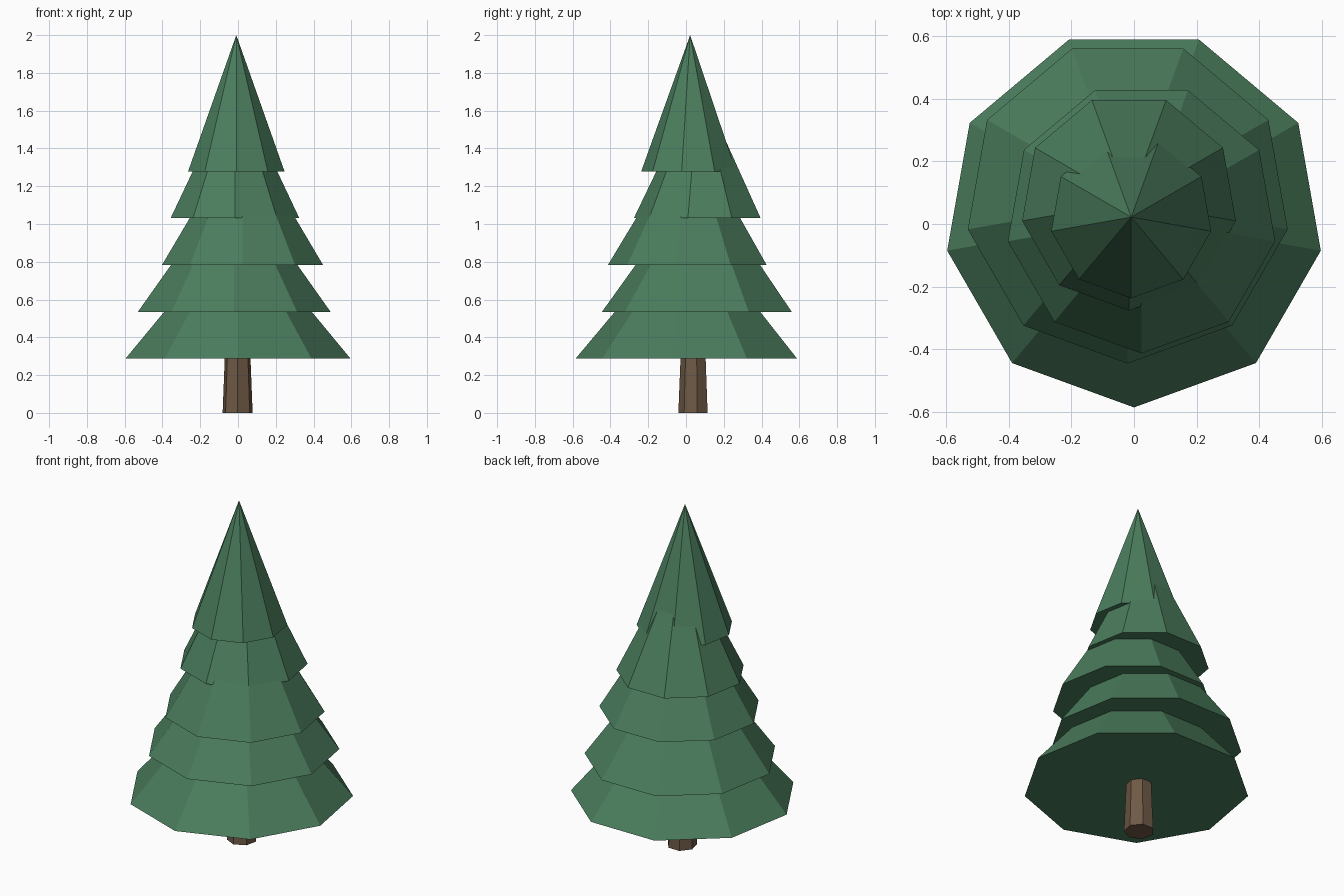
import bpy, bmesh
from math import sin, cos, tau

if "Cube" in bpy.data.objects:
    bpy.data.objects.remove(bpy.data.objects["Cube"])


def material(name, rgb):
    m = bpy.data.materials.new(name)
    m.diffuse_color = (*rgb, 1)
    m.use_nodes = True
    m.node_tree.nodes["Principled BSDF"].inputs["Base Color"].default_value = m.diffuse_color
    return m


def tapered(name, sides, centre, z0, z1, r0, r1, mat):
    """Closed cone or frustum with one corner facing the front (-y)."""
    bm = bmesh.new()
    cx, cy = centre

    def ring(r, z):
        return [bm.verts.new((cx + r * sin(tau * i / sides),
                              cy - r * cos(tau * i / sides), z)) for i in range(sides)]

    low = ring(r0, z0)
    bm.faces.new(low[::-1])
    if r1 > 0:
        high = ring(r1, z1)
        bm.faces.new(high)
    else:
        tip = bm.verts.new((cx, cy, z1))
    for i in range(sides):
        j = (i + 1) % sides
        top = [high[j], high[i]] if r1 > 0 else [tip]
        bm.faces.new([low[i], low[j]] + top)
    bmesh.ops.recalc_face_normals(bm, faces=bm.faces)
    me = bpy.data.meshes.new(name)
    bm.to_mesh(me)
    bm.free()
    me.materials.append(mat)
    ob = bpy.data.objects.new(name, me)
    bpy.context.collection.objects.link(ob)
    return ob


green = material("needles", (0.07, 0.205, 0.11))
brown = material("bark", (0.155, 0.1, 0.06))

# Seven-sided tapered trunk
tapered("trunk", 7, (-0.002, 0.041), 0, 0.36, 0.0815, 0.067, brown)

# Five nine-sided foliage cones, slightly off-centre from each other
tiers = [(0.0, 0.02, 0.605), (-0.02, 0.073, 0.518), (0.024, 0.02, 0.433),
         (-0.016, 0.07, 0.346), (-0.009, 0.022, 0.259)]
for i, (x, y, r) in enumerate(tiers):
    z = 0.287 + 0.248 * i
    tapered(f"foliage_tier_{i + 1}", 9, (x, y), z, z + 0.721, r, 0, green)
